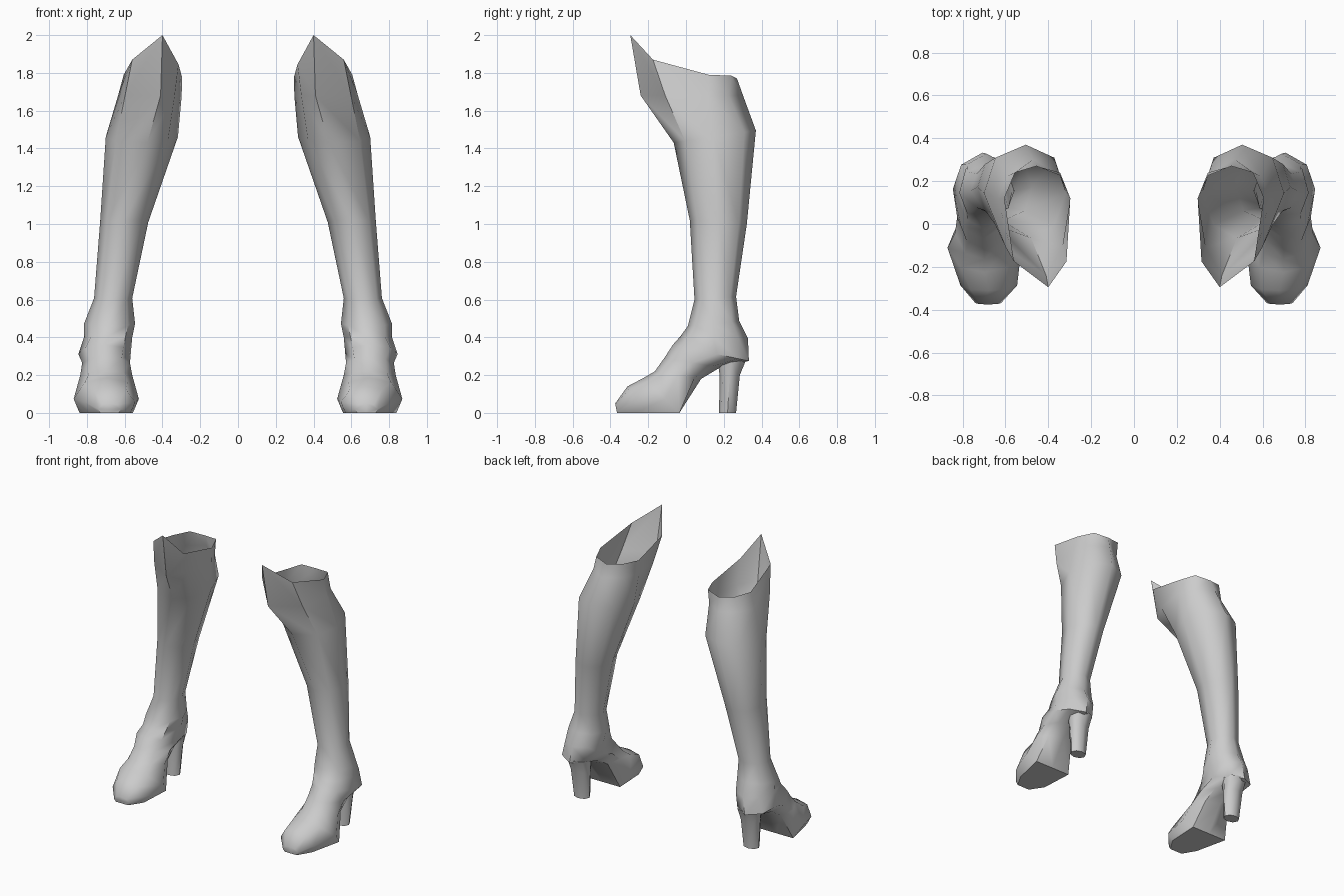
import bpy, bmesh, math

if "Cube" in bpy.data.objects:
    bpy.data.objects.remove(bpy.data.objects["Cube"])

grey = bpy.data.materials.new("light grey")
grey.diffuse_color = (0.6, 0.6, 0.6, 1)
grey.use_nodes = True
grey.node_tree.nodes["Principled BSDF"].inputs["Base Color"].default_value = grey.diffuse_color


def ring(x0, x1, front, back, xf=None, xb=None, side=0.5, fc=(0.72, 0.14), bc=(0.72, 0.86)):
    """Eight points around a tilted section running from front (y, z) to back (y, z).
    fc and bc give the width and depth fractions of the front and back corners."""
    mid, half = (x0 + x1) / 2, (x1 - x0) / 2
    xf = mid if xf is None else xf
    xb = mid if xb is None else xb

    def at(x, t):
        return (x, front[0] + (back[0] - front[0]) * t, front[1] + (back[1] - front[1]) * t)

    return [at(xf, 0), at(mid + half * fc[0], fc[1]), at(x1, side), at(mid + half * bc[0], bc[1]),
            at(xb, 1), at(mid - half * bc[0], bc[1]), at(x0, side), at(mid - half * fc[0], fc[1])]


def loft(name, rings, cap_start=False, cap_end=False):
    """Skin the rings, mirror to the other leg and shade smooth."""
    bm = bmesh.new()
    loops = [[bm.verts.new(p) for p in r] for r in rings]
    for a, b in zip(loops, loops[1:]):
        n = len(a)
        for i in range(n):
            j = (i + 1) % n
            bm.faces.new((a[i], b[i], b[j], a[j]))
    if cap_start:
        bm.faces.new(loops[0])
    if cap_end:
        bm.faces.new(loops[-1][::-1])
    bmesh.ops.recalc_face_normals(bm, faces=bm.faces[:])
    me = bpy.data.meshes.new(name)
    bm.to_mesh(me)
    bm.free()
    me.materials.append(grey)
    ob = bpy.data.objects.new(name, me)
    bpy.context.collection.objects.link(ob)
    bpy.ops.object.select_all(action='DESELECT')
    ob.select_set(True)
    bpy.context.view_layer.objects.active = ob
    bpy.ops.object.shade_smooth_by_angle(angle=math.radians(52))
    mirror = ob.modifiers.new("other leg", 'MIRROR')
    mirror.use_mirror_merge = False
    return ob


# open rim rising to a point at the front
rim = [(0.40, -0.295, 2.0), (0.56, -0.175, 1.87), (0.605, 0.12, 1.79), (0.555, 0.24, 1.785),
       (0.455, 0.27, 1.77), (0.345, 0.24, 1.785), (0.297, 0.12, 1.78), (0.315, -0.175, 1.845)]

sole = dict(fc=(0.65, 0.12), bc=(0.82, 1.0), side=0.6)
boot = [
    rim,
    # calf and shin
    ring(0.298, 0.635, (-0.24, 1.68), (0.302, 1.68), xf=0.41, xb=0.47, side=0.66, fc=(0.78, 0.24)),
    ring(0.318, 0.70, (-0.065, 1.43), (0.37, 1.495), xf=0.48, xb=0.505, side=0.48),
    ring(0.475, 0.73, (0.02, 1.02), (0.322, 1.0)),
    ring(0.56, 0.762, (0.045, 0.60), (0.265, 0.615)),
    # ankle and heel cup
    ring(0.545, 0.815, (0.01, 0.46), (0.282, 0.485)),
    ring(0.56, 0.815, (-0.03, 0.405), (0.328, 0.395)),
    ring(0.568, 0.845, (-0.07, 0.36), (0.333, 0.275), side=0.58),
    # arch
    ring(0.572, 0.825, (-0.115, 0.29), (0.18, 0.24), fc=(0.65, 0.12)),
    ring(0.56, 0.835, (-0.165, 0.22), (0.08, 0.18), fc=(0.65, 0.12)),
    # ball of the foot and toe
    ring(0.525, 0.87, (-0.225, 0.185), (-0.035, 0.0), **sole),
    ring(0.545, 0.81, (-0.31, 0.14), (-0.27, 0.0), **sole),
    ring(0.62, 0.74, (-0.375, 0.05), (-0.365, 0.0), **sole),
]
loft("boot", boot, cap_end=True)

# tapered heel post under the heel cup
heel = [
    ring(0.60, 0.77, (0.165, 0.29), (0.322, 0.29)),
    ring(0.61, 0.76, (0.178, 0.20), (0.285, 0.20)),
    ring(0.625, 0.74, (0.175, 0.0), (0.265, 0.0)),
]
loft("heel", heel, cap_start=True, cap_end=True)
